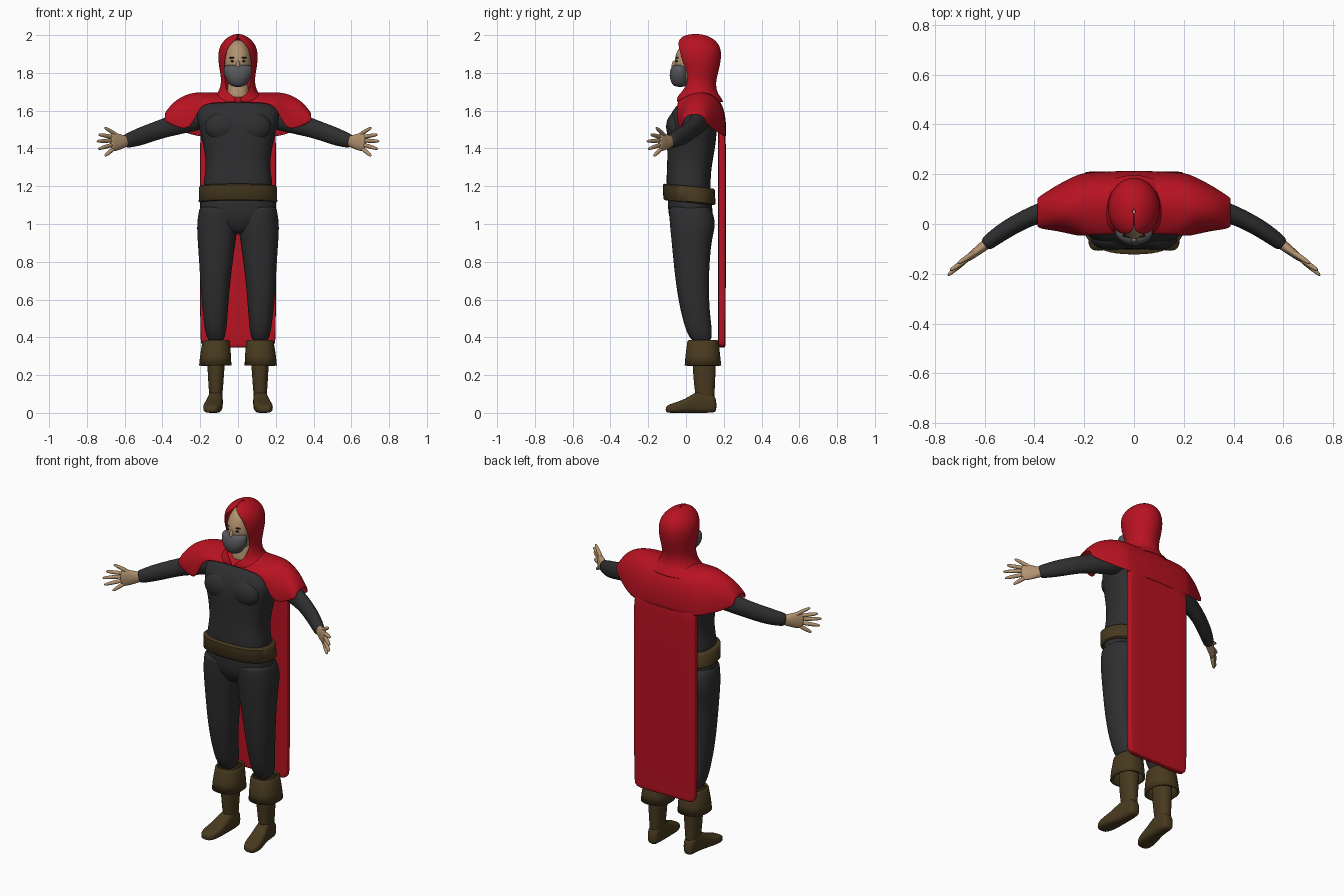
import bpy, bmesh, math
from mathutils import Vector


def material(name, rgb):
    m = bpy.data.materials.new(name)
    m.diffuse_color = (*rgb, 1)
    return m


RED = material("red_cloth", (0.48, 0.006, 0.015))
DARK = material("dark_cloth", (0.028, 0.028, 0.03))
BROWN = material("leather", (0.065, 0.042, 0.014))
SKIN = material("skin", (0.45, 0.29, 0.16))
GREY = material("mask_grey", (0.1, 0.1, 0.11))
BLACK = material("eye_dark", (0.015, 0.01, 0.008))


def skin_rows(name, rows, mat, closed=True, caps=True, sub=2, thick=0, mirror=False):
    """Surface through rows of points, with optional end caps, mirror and thickness."""
    bm = bmesh.new()
    vs = [[bm.verts.new(p) for p in r] for r in rows]
    n = len(rows[0])
    for a, b in zip(vs, vs[1:]):
        for i in range(n if closed else n - 1):
            j = (i + 1) % n
            bm.faces.new((a[i], a[j], b[j], b[i]))
    if caps:
        bm.faces.new(vs[0])
        bm.faces.new(vs[-1])
    bmesh.ops.recalc_face_normals(bm, faces=bm.faces)
    return finish(name, bm, mat, sub, thick, mirror)


def finish(name, bm, mat, sub=0, thick=0, mirror=False):
    me = bpy.data.meshes.new(name)
    bm.to_mesh(me)
    bm.free()
    ob = bpy.data.objects.new(name, me)
    bpy.context.collection.objects.link(ob)
    me.materials.append(mat)
    if mirror:
        ob.modifiers.new("Mirror", "MIRROR").use_mirror_merge = False
    if thick:
        s = ob.modifiers.new("Solidify", "SOLIDIFY")
        s.thickness, s.offset = thick, 0
    if sub:
        s = ob.modifiers.new("Subsurf", "SUBSURF")
        s.levels = s.render_levels = sub
    bpy.context.view_layer.objects.active = ob
    bpy.ops.object.select_all(action="DESELECT")
    ob.select_set(True)
    bpy.ops.object.shade_smooth_by_angle(angle=math.radians(50))
    return ob


def spow(v, e):
    return math.copysign(abs(v) ** e, v)


def loft(name, secs, mat, axis="z", power=2.3, segs=24, tilt=0, **kw):
    """Sections (pos, a0, a1, b0, b1): superellipse in each box, stacked on an axis."""
    rows = []
    for pos, a0, a1, b0, b1 in secs:
        row = []
        for i in range(segs):
            t = math.tau * i / segs
            a = (a0 + a1) / 2 + (a1 - a0) / 2 * spow(math.cos(t), 2 / power)
            b = (b0 + b1) / 2 + (b1 - b0) / 2 * spow(math.sin(t), 2 / power)
            row.append((a, b, pos + tilt * b) if axis == "z" else (a, pos, b))
        rows.append(row)
    return skin_rows(name, rows, mat, **kw)


def tube(name, pts, mat, segs=12, **kw):
    """Path of (x, y, z, vertical radius, horizontal radius)."""
    ps = [Vector(p[:3]) for p in pts]
    rows = []
    for i, p in enumerate(ps):
        t = (ps[min(i + 1, len(ps) - 1)] - ps[max(i - 1, 0)]).normalized()
        side = t.cross(Vector((0, 0, 1))).normalized()
        up = side.cross(t)
        rows.append([p + up * pts[i][3] * math.cos(a) + side * pts[i][4] * math.sin(a)
                     for a in (math.tau * k / segs for k in range(segs))])
    return skin_rows(name, rows, mat, mirror=True, **kw)


def ball(name, c, r, mat, mirror=False):
    bm = bmesh.new()
    bmesh.ops.create_uvsphere(bm, u_segments=32, v_segments=20, radius=1)
    for v in bm.verts:
        v.co = Vector(c) + Vector(x * s for x, s in zip(v.co, r))
    return finish(name, bm, mat, mirror=mirror)


# Torso and pelvis
loft("shirt", [(1.14, -.185, .185, -.1, .135), (1.22, -.185, .185, -.106, .13),
               (1.3, -.168, .168, -.1, .135), (1.4, -.18, .18, -.1, .155),
               (1.5, -.205, .205, -.103, .165), (1.57, -.222, .222, -.09, .17),
               (1.62, -.21, .21, -.058, .165), (1.65, -.16, .16, -.02, .15),
               (1.67, -.1, .1, .02, .12)], DARK, power=2.6)
ball("chest_muscle", (.085, -.055, 1.515), (.09, .05, .075), DARK, True)
loft("trouser_seat", [(1.2, -.19, .19, -.1, .135), (1.1, -.203, .203, -.097, .135),
                      (1.03, -.2, .2, -.092, .15), (.97, -.12, .12, -.06, .12),
                      (.945, -.05, .05, -.03, .08)], DARK)
loft("belt", [(1.115, -.2, .2, -.112, .148), (1.122, -.208, .208, -.12, .156),
              (1.195, -.206, .206, -.122, .153), (1.202, -.198, .198, -.114, .145)],
     BROWN, segs=48, tilt=-.1, sub=0, power=2.5)

# Legs
loft("trouser_leg", [(1.1, .01, .2, -.085, .12), (1.07, .0, .208, -.09, .14),
                     (1.0, .0, .219, -.087, .16), (.92, .01, .215, -.078, .137),
                     (.8, .028, .206, -.067, .125), (.65, .045, .198, -.05, .12),
                     (.5, .056, .184, -.022, .128), (.36, .068, .165, .025, .15)],
     DARK, mirror=True)

# Boots: shaft, foot and folded cuff
loft("boot_shaft", [(.03, .088, .147, .06, .15), (.12, .08, .155, .045, .152),
                    (.2, .074, .16, .038, .156), (.34, .064, .167, .028, .162)],
     BROWN, mirror=True)
loft("boot_foot", [(.162, .095, .142, .006, .07), (.14, .083, .152, .0, .11),
                   (.07, .079, .157, .0, .125), (.01, .082, .173, .0, .08),
                   (-.05, .085, .187, .0, .057), (-.09, .1, .182, .0, .045),
                   (-.108, .118, .165, .004, .032)], BROWN, axis="y", power=3, mirror=True)
loft("boot_cuff", [(.25, .04, .201, -.002, .182), (.3, .042, .196, .002, .176),
                   (.375, .048, .184, .012, .168), (.384, .053, .178, .018, .162)],
     BROWN, segs=40, caps=False, sub=0, thick=.01, mirror=True)

# Arms and hands
tube("sleeve", [(.15, .09, 1.58, .07, .07), (.26, .075, 1.55, .066, .055),
                (.36, .05, 1.517, .055, .043), (.43, .025, 1.495, .05, .038),
                (.52, -.025, 1.462, .05, .037), (.58, -.07, 1.442, .04, .032),
                (.6, -.086, 1.436, .036, .028)], DARK)
tube("palm", [(.575, -.066, 1.442, .028, .022), (.605, -.09, 1.436, .034, .022),
              (.635, -.113, 1.436, .048, .018), (.665, -.136, 1.432, .05, .015),
              (.675, -.144, 1.431, .038, .01)], SKIN)
fingers = {"thumb": ((.625, -.105, 1.455), (.67, -.135, 1.49), (.71, -.16, 1.512)),
           "index_finger": ((.66, -.132, 1.46), (.705, -.165, 1.468), (.74, -.188, 1.474)),
           "middle_finger": ((.66, -.132, 1.442), (.71, -.172, 1.44), (.75, -.21, 1.438)),
           "ring_finger": ((.66, -.132, 1.42), (.705, -.17, 1.408), (.743, -.203, 1.396)),
           "little_finger": ((.65, -.125, 1.405), (.682, -.15, 1.38), (.707, -.172, 1.358))}
for name, (a, b, c) in fingers.items():
    tube(name, [(*a, .013, .013), (*b, .012, .012), (*c, .008, .008)], SKIN, segs=8)

# Head, neck, eyes and mask
ball("head", (0, .04, 1.85), (.074, .1, .125), SKIN)
ball("nose", (0, -.06, 1.838), (.011, .016, .028), SKIN)
loft("neck", [(1.64, -.07, .07, -.02, .13), (1.7, -.055, .055, -.005, .11),
              (1.78, -.055, .055, .0, .11)], SKIN)
ball("eye", (.028, -.049, 1.862), (.012, .006, .006), BLACK, True)
ball("eyebrow", (.03, -.047, 1.88), (.018, .007, .004), BLACK, True)
loft("face_mask", [(1.725, -.03, .03, -.06, .0), (1.745, -.052, .052, -.078, .012),
                   (1.785, -.075, .075, -.09, .02), (1.825, -.078, .078, -.082, .02),
                   (1.845, -.066, .066, -.068, .01)], GREY, power=2)

# Hood: horseshoe rows (z, centre y, x radius, y radius, opening half-width)
rows = []
for z, cy, rx, ry, gap in [(1.645, .075, .17, .122, 0), (1.675, .065, .125, .112, .02),
                           (1.7, .06, .098, .1, .06), (1.75, .065, .084, .088, .066),
                           (1.8, .068, .09, .098, .071), (1.87, .065, .103, .118, .07),
                           (1.925, .062, .099, .12, .058), (1.96, .056, .08, .108, .032),
                           (1.985, .052, .054, .08, .0), (2.0, .05, .024, .04, 0),
                           (2.002, .05, .004, .005, 0)]:
    a0 = math.asin(gap / rx)
    rows.append([(rx * math.sin(a), cy - ry * math.cos(a), z)
                 for a in (a0 + (math.tau - 2 * a0) * i / 28 for i in range(29))])
skin_rows("hood", rows, RED, closed=False, caps=False, thick=.008)

# Shoulder mantle: arches (x, front y, back y, front z, back z, top z)
half = [(.1, -.037, .208, 1.642, 1.46, 1.692), (.19, -.042, .203, 1.635, 1.46, 1.692),
        (.22, -.045, .196, 1.57, 1.465, 1.692), (.26, -.035, .178, 1.495, 1.475, 1.686),
        (.32, -.022, .145, 1.51, 1.5, 1.658), (.36, -.018, .118, 1.53, 1.52, 1.618),
        (.388, -.008, .1, 1.545, 1.54, 1.578)]
arches = [(-s[0], *s[1:]) for s in reversed(half)] + [(0, -.036, .21, 1.643, 1.46, 1.695)] + half
rows = []
for x, y0, y1, zf, zb, zt in arches:
    row = []
    for i in range(17):
        t = math.pi * i / 16
        base = zf + (zb - zf) * i / 16
        row.append((x, (y0 + y1) / 2 - (y1 - y0) / 2 * math.cos(t),
                    base + (zt - base) * max(math.sin(t), 0) ** .75))
    rows.append(row)
skin_rows("shoulder_mantle", rows, RED, closed=False, caps=False, thick=.01)

# Long cape with rounded lower corners
loft("cape", [(.345, -.165, .165, .178, .203), (.352, -.184, .184, .172, .208),
              (.365, -.195, .195, .17, .21), (.39, -.201, .201, .17, .21),
              (1.0, -.201, .201, .17, .211), (1.5, -.201, .201, .17, .213),
              (1.54, -.198, .198, .165, .2)], RED, power=7, segs=40, sub=1)
